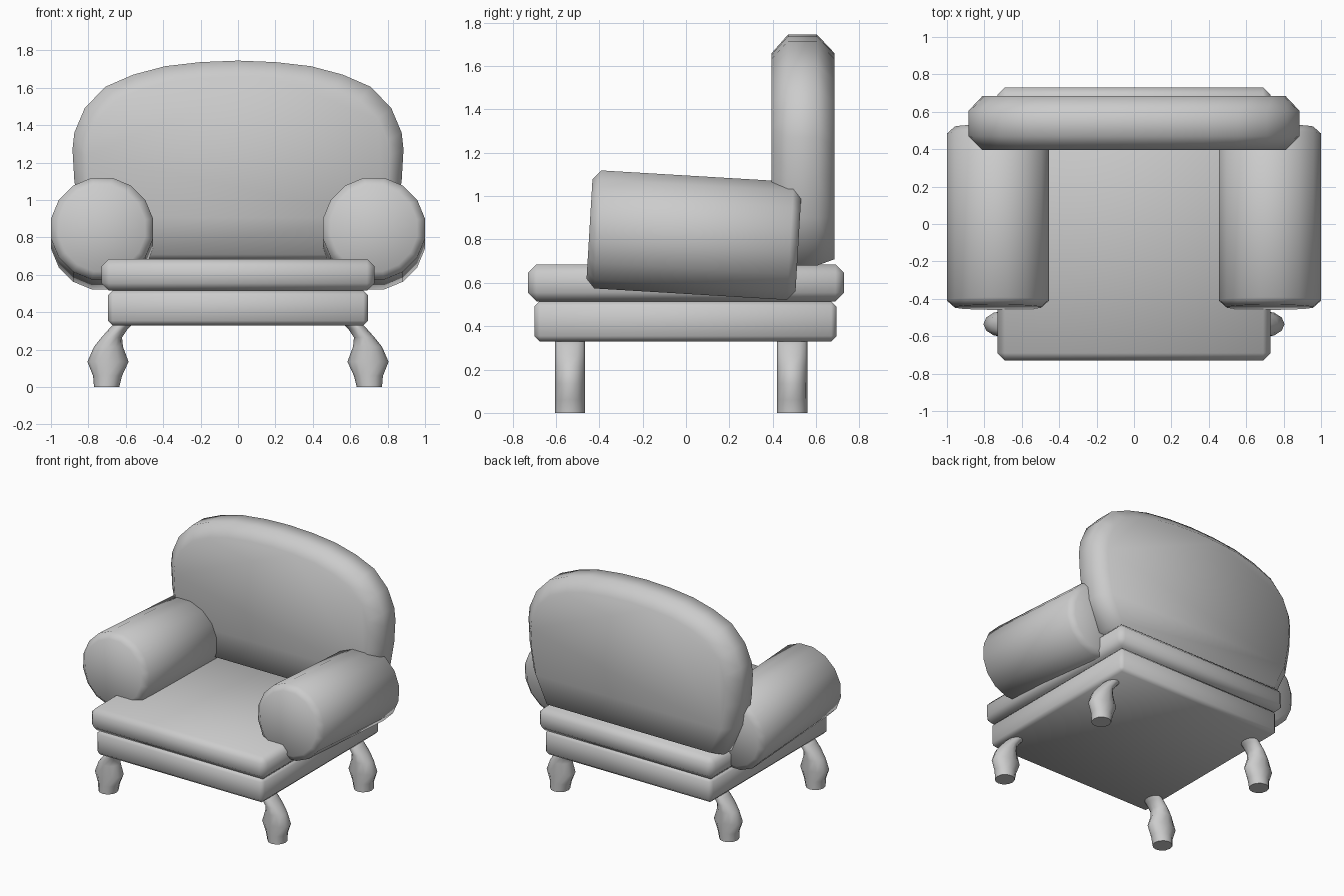
import bpy, math
from mathutils import Matrix

cube = bpy.data.objects.get("Cube")
if cube:
    bpy.data.objects.remove(cube, do_unlink=True)

fabric = bpy.data.materials.new("light_grey")
fabric.use_nodes = True
GREY = (0.6, 0.6, 0.6, 1)
fabric.diffuse_color = GREY
fabric.node_tree.nodes["Principled BSDF"].inputs["Base Color"].default_value = GREY


def finish(obj):
    obj.data.materials.append(fabric)
    bpy.ops.object.select_all(action="DESELECT")
    obj.select_set(True)
    bpy.context.view_layer.objects.active = obj
    bpy.ops.object.shade_smooth_by_angle(angle=math.radians(60))
    return obj


def loft(name, rings, matrix=Matrix()):
    """Skin a list of equal-length point rings and cap both ends."""
    n = len(rings[0])
    verts = [matrix @ Matrix.Translation(p).translation for ring in rings for p in ring]
    faces = [(k * n + i, k * n + (i + 1) % n, (k + 1) * n + (i + 1) % n, (k + 1) * n + i)
             for k in range(len(rings) - 1) for i in range(n)]
    faces += [tuple(reversed(range(n))), tuple(range(len(verts) - n, len(verts)))]
    mesh = bpy.data.meshes.new(name)
    mesh.from_pydata(verts, [], faces)
    obj = bpy.data.objects.new(name, mesh)
    bpy.context.collection.objects.link(obj)
    return finish(obj)


def slab(name, half_x, y0, y1, z0, z1, bevel):
    """Box with chamfered edges."""
    bpy.ops.mesh.primitive_cube_add(size=1, location=(0, (y0 + y1) / 2, (z0 + z1) / 2))
    obj = bpy.context.object
    obj.name = name
    obj.scale = (2 * half_x, y1 - y0, z1 - z0)
    bpy.ops.object.transform_apply(location=False, rotation=False, scale=True)
    mod = obj.modifiers.new("chamfer", "BEVEL")
    mod.width = bevel
    mod.segments = 1
    bpy.ops.object.modifier_apply(modifier=mod.name)
    return finish(obj)


def ellipse(n, rx, ry, offset=0.0):
    angles = [2 * math.pi * (i + offset) / n for i in range(n)]
    return [(rx * math.cos(a), ry * math.sin(a)) for a in angles]


# Seat base and cushion
slab("seat_base", 0.695, -0.70, 0.695, 0.33, 0.515, 0.025)
slab("seat_cushion", 0.73, -0.73, 0.73, 0.515, 0.685, 0.04)

# Backrest: rounded outline, drawn in at the front and rear
half = [(0.74, 0.68), (0.84, 0.90), (0.875, 1.10), (0.885, 1.27), (0.875, 1.36),
        (0.82, 1.49), (0.71, 1.605), (0.56, 1.67), (0.39, 1.715), (0.2, 1.737)]
outline = half + [(0, 1.745)] + [(-x, z) for x, z in reversed(half)]
back_rings = []
for y, sx, sz in ((0.395, 0.915, 0.893), (0.47, 1, 1), (0.605, 1, 1), (0.685, 0.915, 0.893)):
    back_rings.append([(-x * sx, y, 0.95 + (z - 0.95) * sz) for x, z in outline])
loft("backrest", [list(reversed(r)) for r in back_rings][::-1])

# Leg sections: height, inner x, outer x
sections = [(0, 0.635, 0.77), (0.06, 0.62, 0.775), (0.135, 0.585, 0.805),
            (0.215, 0.615, 0.77), (0.265, 0.62, 0.73), (0.31, 0.59, 0.69), (0.35, 0.55, 0.65)]

for side, s in (("left", 1), ("right", -1)):
    # Rolled arm, leaning down towards the back
    place = Matrix.Translation((0.727 * s, 0.037, 0.82)) @ Matrix.Rotation(math.radians(-3.4), 4, "X")
    arm_rings = [[(x, y, z) for x, z in ellipse(16, r, r, 0.5)]
                 for y, r in ((0.483, 0.235), (0.445, 0.278), (-0.445, 0.278), (-0.483, 0.235))]
    loft(side + "_arm", arm_rings, place)

    # Outward-curving legs with swollen feet
    for end, cy in (("front", -0.535), ("back", 0.49)):
        leg_rings = []
        for z, inner, outer in sections:
            ring = ellipse(12, (outer - inner) / 2, 0.07)
            leg_rings.append([(s * (inner + outer) / 2 + x, cy + y, z) for x, y in ring])
        loft(f"{end}_{side}_leg", leg_rings)
